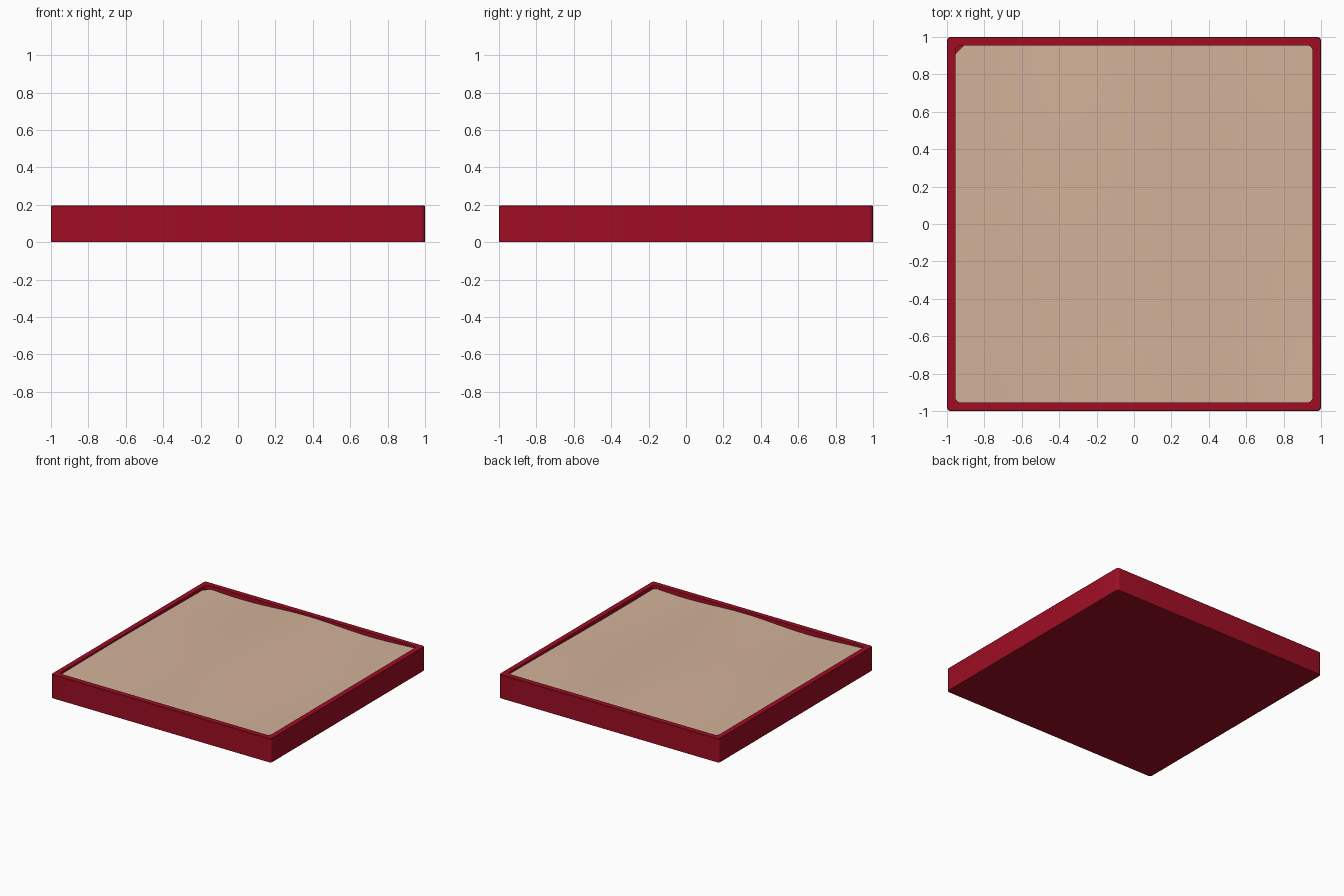
import bpy, bmesh, math

if "Cube" in bpy.data.objects:
    bpy.data.objects.remove(bpy.data.objects["Cube"])

H = 0.195       # tray height
FLOOR = 0.03    # inside floor height
INNER = 0.955   # inside half width


def material(name, rgb):
    m = bpy.data.materials.new(name)
    m.diffuse_color = (*rgb, 1)
    m.use_nodes = True
    m.node_tree.nodes["Principled BSDF"].inputs["Base Color"].default_value = m.diffuse_color
    return m


red = material("deep red", (0.345, 0.0043, 0.0175))
tan = material("sand tan", (0.65, 0.445, 0.322))


def add_object(name, bm, mat):
    mesh = bpy.data.meshes.new(name)
    bmesh.ops.recalc_face_normals(bm, faces=bm.faces)
    bm.to_mesh(mesh)
    bm.free()
    mesh.materials.append(mat)
    ob = bpy.data.objects.new(name, mesh)
    bpy.context.collection.objects.link(ob)
    bpy.ops.object.select_all(action='DESELECT')
    ob.select_set(True)
    bpy.context.view_layer.objects.active = ob
    bpy.ops.object.shade_smooth_by_angle(angle=math.radians(35))
    return ob


def rounded_square(bm, half, radius, z, steps=5):
    ring = []
    for q in range(4):
        mid = math.radians(45 + 90 * q)
        cx = math.copysign(half - radius, math.cos(mid))
        cy = math.copysign(half - radius, math.sin(mid))
        for i in range(steps + 1):
            a = math.radians(90 * (q + i / steps))
            ring.append(bm.verts.new((cx + radius * math.cos(a),
                                      cy + radius * math.sin(a), z)))
    return ring


# Tray: outer wall, rim, inner wall and floor from one chain of rings
bm = bmesh.new()
rings = [rounded_square(bm, 1, 0.022, 0),
         rounded_square(bm, 1, 0.022, H - 0.003),
         rounded_square(bm, 0.997, 0.02, H),
         rounded_square(bm, INNER, 0.03, H),
         rounded_square(bm, INNER, 0.03, FLOOR)]
n = len(rings[0])
for a, b in zip(rings, rings[1:]):
    for i in range(n):
        j = (i + 1) % n
        bm.faces.new((a[i], a[j], b[j], b[i]))
bm.faces.new(rings[0][::-1])
bm.faces.new(rings[-1])
add_object("tray", bm, red)


# Sand: gently rippled surface with one clipped corner at the back left
def sand_height(x, y):
    ripple = 0.010 * math.cos(5.5 * x - 0.25 + 0.5 * math.sin(1.6 * y))
    swell = 0.004 * math.sin(2.2 * y - 1.5 * x + 0.5)
    return 0.169 + ripple + swell


bm = bmesh.new()
bmesh.ops.create_grid(bm, x_segments=40, y_segments=40, size=INNER + 0.001)
for v in bm.verts:
    v.co.z = sand_height(v.co.x, v.co.y)
corner = min(bm.verts, key=lambda v: v.co.x - v.co.y)
rest = [v for v in corner.link_faces[0].verts if v != corner]
bmesh.ops.delete(bm, geom=[corner], context='VERTS')
bm.faces.new(rest)
sand = add_object("sand", bm, tan)
# keep the sand surface facing up
if sum(p.normal.z for p in sand.data.polygons) < 0:
    sand.data.flip_normals()
